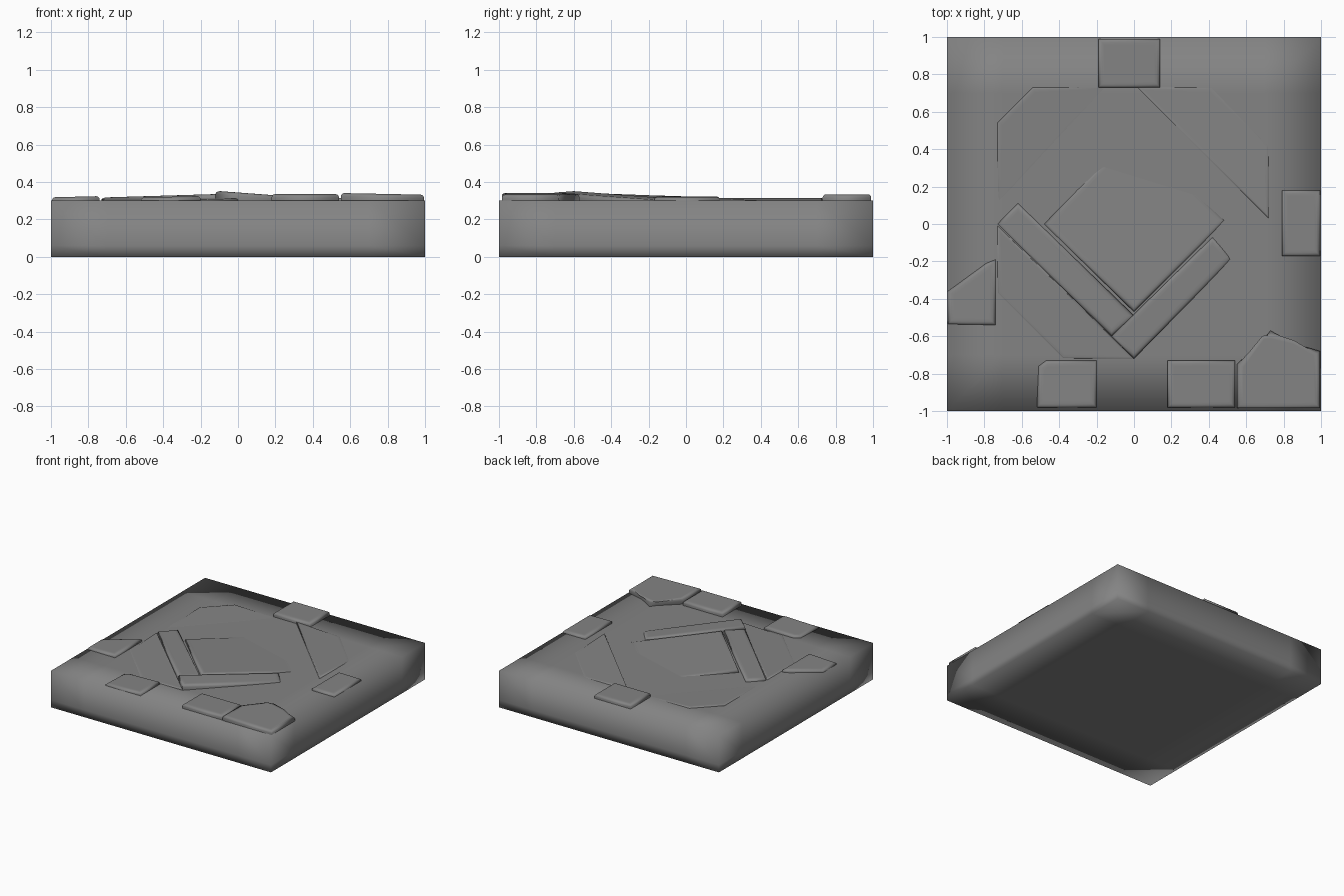
import bpy, bmesh

if "Cube" in bpy.data.objects:
    bpy.data.objects.remove(bpy.data.objects["Cube"])

# Dark grey stone
STONE = bpy.data.materials.new("dark_stone")
STONE.diffuse_color = (0.23, 0.23, 0.23, 1)
STONE.use_nodes = True
STONE.node_tree.nodes["Principled BSDF"].inputs["Base Color"].default_value = STONE.diffuse_color


def finish(name, bm):
    bmesh.ops.recalc_face_normals(bm, faces=bm.faces)
    mesh = bpy.data.meshes.new(name)
    bm.to_mesh(mesh)
    bm.free()
    mesh.materials.append(STONE)
    obj = bpy.data.objects.new(name, mesh)
    bpy.context.collection.objects.link(obj)
    bpy.ops.object.select_all(action='DESELECT')
    obj.select_set(True)
    bpy.context.view_layer.objects.active = obj
    bpy.ops.object.shade_smooth()
    return obj


def stone(name, outline, z, gx=0.0, gy=0.0, round_edge=0.018):
    """Paving stone with a tilted top: height = z + gx*x + gy*y; base is sunk in the slab."""
    bm = bmesh.new()
    low = [bm.verts.new((x, y, 0.22)) for x, y in outline]
    top = [bm.verts.new((x, y, z + gx * x + gy * y)) for x, y in outline]
    bm.faces.new(low[::-1])
    cap = bm.faces.new(top)
    n = len(outline)
    for i in range(n):
        j = (i + 1) % n
        bm.faces.new((low[i], low[j], top[j], top[i]))
    bmesh.ops.bevel(bm, geom=list(cap.edges), offset=round_edge, segments=3,
                    profile=0.5, affect='EDGES')
    # inner ring keeps the middle of the top flat under smooth shading
    cap = max((f for f in bm.faces if f.normal.z > 0.9 or f.calc_center_median().z > 0.28),
              key=lambda f: f.calc_area())
    bmesh.ops.inset_region(bm, faces=[cap], thickness=0.02)
    return finish(name, bm)


def rect(x0, x1, y0, y1):
    return [(x0, y0), (x1, y0), (x1, y1), (x0, y1)]


# Floor slab, softly shaded across its edges
bm = bmesh.new()
bmesh.ops.create_cube(bm, size=1)
for v in bm.verts:
    v.co = (v.co.x * 2, v.co.y * 2, (v.co.z + 0.5) * 0.3)
cuts = [((d, 0, 0), (1, 0, 0)) for d in (-0.7, 0.7)]
cuts += [((0, d, 0), (0, 1, 0)) for d in (-0.7, 0.7)]
cuts += [((0, 0, 0.06), (0, 0, 1))]
for co, no in cuts:
    bmesh.ops.bisect_plane(bm, geom=bm.verts[:] + bm.edges[:] + bm.faces[:],
                           plane_co=co, plane_no=no)
finish("floor_slab", bm)

# Border stones
stone("border_stone_back", rect(-0.19, 0.14, 0.73, 0.99), 0.334)
stone("border_stone_right", rect(0.79, 0.995, -0.17, 0.18), 0.335, gx=-0.015)
stone("border_stone_front", rect(0.18, 0.54, -0.98, -0.73), 0.335)
stone("border_stone_front_left", [(-0.52, -0.98), (-0.20, -0.98), (-0.20, -0.73),
                                  (-0.47, -0.73), (-0.51, -0.76)], 0.33, gx=0.025)
stone("border_stone_left", [(-0.995, -0.535), (-0.74, -0.54), (-0.74, -0.19),
                            (-0.79, -0.21), (-0.995, -0.36)], 0.343, gx=0.025)
stone("border_stone_corner", [(0.55, -0.985), (0.995, -0.985), (0.995, -0.68), (0.85, -0.64),
                              (0.73, -0.57), (0.70, -0.61), (0.55, -0.75)], 0.352, gx=-0.02)

# Tilted centre slab, its back side sinking into the floor
stone("centre_tile", [(0, -0.47), (0.49, 0.02), (0, 0.5), (-0.48, 0)],
      0.314, gx=-0.017, gy=-0.055)

# Long strips framing the centre
stone("left_strip", [(-0.73, 0), (-0.12, -0.60), (0, -0.49), (-0.62, 0.11)], 0.339, gx=0.03)
stone("right_strip", [(-0.12, -0.60), (0, -0.72), (0.52, -0.19), (0.51, -0.17), (0.42, -0.07)],
      0.344, gx=-0.075)

# Corner tiles that only just rise out of the floor
stone("corner_tile_front_left", [(-0.73, -0.01), (-0.73, -0.37), (-0.38, -0.72), (0, -0.72)],
      0.334, gx=0.03, gy=0.03, round_edge=0.008)
stone("corner_tile_back_right", [(0.02, 0.73), (0.72, 0.03), (0.72, 0.42), (0.42, 0.73)],
      0.346, gx=-0.04, gy=-0.04, round_edge=0.008)
stone("corner_tile_back_left", [(-0.73, 0.54), (-0.73, 0.1), (-0.15, 0.73), (-0.54, 0.73)],
      0.283, gx=-0.02, gy=0.02, round_edge=0.008)
